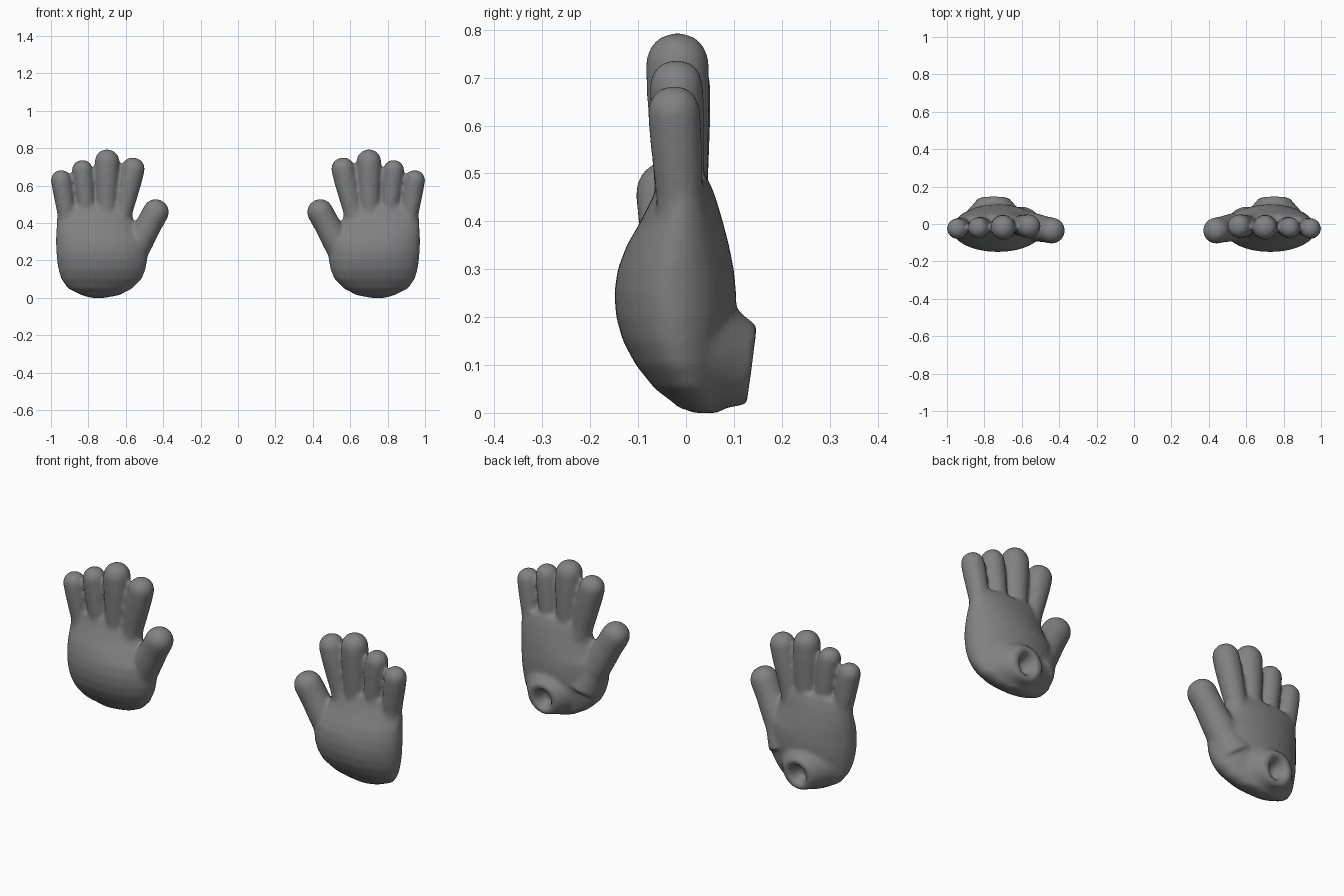
import bpy, bmesh, math
from mathutils import Vector

if "Cube" in bpy.data.objects:
    bpy.data.objects.remove(bpy.data.objects["Cube"])

SEG = 32
skin = bpy.data.materials.new("grey skin")
skin.diffuse_color = (0.22, 0.22, 0.22, 1)
skin.use_nodes = True
skin.node_tree.nodes["Principled BSDF"].inputs["Base Color"].default_value = skin.diffuse_color


def loft(bm, rings):
    """Closed skin through a list of rings of points."""
    loops = [[bm.verts.new(p) for p in ring] for ring in rings]
    for a, b in zip(loops, loops[1:]):
        for i in range(SEG):
            j = (i + 1) % SEG
            bm.faces.new((a[i], a[j], b[j], b[i]))
    bm.faces.new(loops[0][::-1])
    bm.faces.new(loops[-1])


def finger(bm, base, tip, r0, neck, r):
    """Round finger: base radius r0, narrow neck, bulging domed end of radius r."""
    base, tip = Vector(base), Vector(tip)
    axis = tip - base
    length = axis.length
    turn = Vector((0, 0, 1)).rotation_difference(axis)
    profile = [(0, r0), (0.3 * length, neck), (0.55 * length, (neck + r) / 2),
               (0.8 * length, r * 0.99)]
    for k in range(7):
        a = math.radians(k * 14)
        profile.append((length + r * math.sin(a), r * math.cos(a) ** 0.9))
    loft(bm, [[base + turn @ Vector((q * math.cos(t), q * math.sin(t), h))
               for t in (2 * math.pi * i / SEG for i in range(SEG))]
              for h, q in profile])


def palm_ring(z, x0, x1, y0, y1):
    """Oval slice whose front and back halves have different depths."""
    yc = y0 + (y1 - y0) * 0.47
    pts = []
    for i in range(SEG):
        t = 2 * math.pi * i / SEG
        c, s = math.cos(t), math.sin(t)
        y = yc + s * ((y1 - yc) if s > 0 else (yc - y0))
        pts.append(Vector(((x0 + x1) / 2 + c * (x1 - x0) / 2, y, z)))
    return pts


def build_hand(name, side):
    bm = bmesh.new()

    # palm: z, inner x, outer x, front y, back y
    loft(bm, [palm_ring(*s) for s in (
        (0.000, 0.71, 0.79, 0.015, 0.07),
        (0.015, 0.63, 0.84, -0.018, 0.08),
        (0.05, 0.565, 0.91, -0.065, 0.085),
        (0.10, 0.515, 0.945, -0.105, 0.09),
        (0.15, 0.495, 0.96, -0.132, 0.098),
        (0.20, 0.485, 0.968, -0.146, 0.105),
        (0.25, 0.485, 0.972, -0.150, 0.105),
        (0.30, 0.49, 0.973, -0.143, 0.100),
        (0.35, 0.53, 0.972, -0.124, 0.090),
        (0.40, 0.555, 0.970, -0.095, 0.077),
        (0.45, 0.565, 0.968, -0.070, 0.062),
        (0.49, 0.575, 0.965, -0.055, 0.046))])

    # wrist stub: y, centre z, x radius, z radius
    loft(bm, [[Vector((0.75 - rx * math.cos(t), y + 0.13 * rz * math.sin(t),
                       z + rz * math.sin(t)))
               for t in (2 * math.pi * i / SEG for i in range(SEG))][::-1]
              for y, z, rx, rz in ((0.0, 0.14, 0.19, 0.13), (0.05, 0.125, 0.16, 0.123),
                                   (0.10, 0.11, 0.115, 0.10), (0.138, 0.10, 0.082, 0.082))])

    # thumb and fingers: base, tip centre, base / neck / tip radii
    finger(bm, (0.60, -0.005, 0.17), (0.44, -0.035, 0.457), 0.10, 0.077, 0.070)
    finger(bm, (0.635, -0.005, 0.38), (0.562, -0.012, 0.687), 0.056, 0.053, 0.063)
    finger(bm, (0.705, -0.008, 0.38), (0.700, -0.018, 0.727), 0.058, 0.056, 0.066)
    finger(bm, (0.800, -0.008, 0.38), (0.832, -0.020, 0.681), 0.052, 0.049, 0.056)
    finger(bm, (0.905, -0.008, 0.38), (0.945, -0.025, 0.628), 0.055, 0.049, 0.055)

    bmesh.ops.recalc_face_normals(bm, faces=bm.faces[:])
    if side < 0:
        for v in bm.verts:
            v.co.x *= -1
        bmesh.ops.reverse_faces(bm, faces=bm.faces[:])
    mesh = bpy.data.meshes.new(name)
    bm.to_mesh(mesh)
    bm.free()
    hand = bpy.data.objects.new(name, mesh)
    bpy.context.collection.objects.link(hand)

    # fuse the parts into one soft skin
    remesh = hand.modifiers.new("fuse", 'REMESH')
    remesh.mode = 'VOXEL'
    remesh.voxel_size = 0.009
    smooth = hand.modifiers.new("soften", 'SMOOTH')
    smooth.factor = 0.5
    smooth.iterations = 9
    deps = bpy.context.evaluated_depsgraph_get()
    fused = bpy.data.meshes.new_from_object(hand.evaluated_get(deps))
    hand.modifiers.clear()
    hand.data = fused

    # wrist dimple pressed into the stub
    for v in fused.vertices:
        if v.co.y > 0.07:
            d = math.hypot((v.co.x - side * 0.75) / 0.040, (v.co.z - 0.10) / 0.046)
            v.co.y -= 0.055 * math.exp(-d ** 4)

    fused.materials.clear()
    fused.materials.append(skin)
    for p in fused.polygons:
        p.use_smooth = True
        p.material_index = 0


build_hand("right_hand", 1)
build_hand("left_hand", -1)
